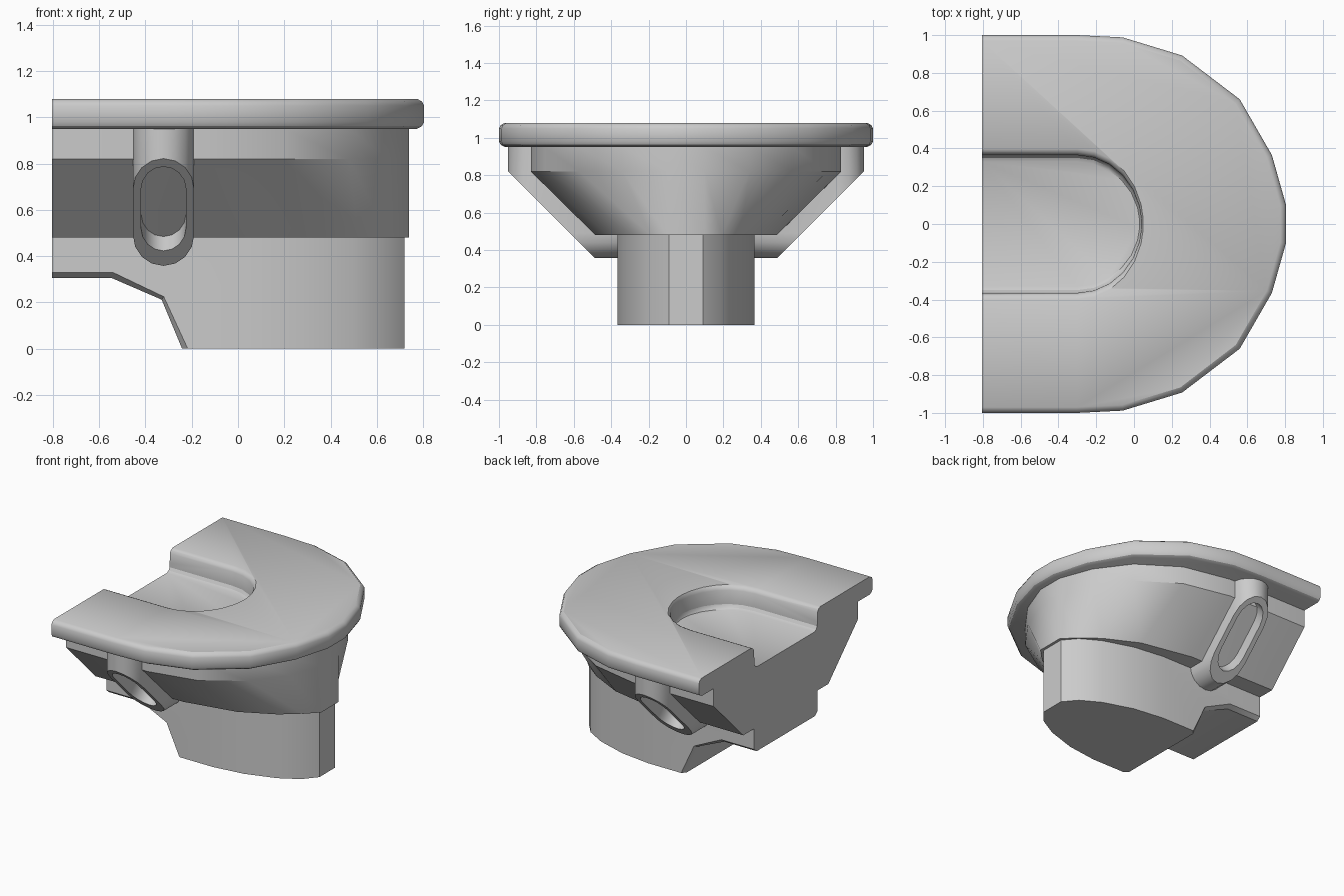
import bpy, bmesh, math

if "Cube" in bpy.data.objects:
    bpy.data.objects.remove(bpy.data.objects["Cube"])

BACK = -0.805  # flat cut end of the model


def make(name, bm):
    bmesh.ops.recalc_face_normals(bm, faces=bm.faces)
    me = bpy.data.meshes.new(name)
    bm.to_mesh(me)
    bm.free()
    ob = bpy.data.objects.new(name, me)
    bpy.context.collection.objects.link(ob)
    return ob


def loft(name, rings):
    """Skin closed rings of 3D points and cap both ends."""
    bm = bmesh.new()
    vs = [[bm.verts.new(p) for p in r] for r in rings]
    n = len(rings[0])
    for a, b in zip(vs, vs[1:]):
        for i in range(n):
            j = (i + 1) % n
            bm.faces.new((a[i], a[j], b[j], b[i]))
    bm.faces.new(vs[0])
    bm.faces.new(vs[-1])
    return make(name, bm)


def u_ring(half, z, inset=0.0):
    """Mirror half an outline across y = 0; inset shrinks it except at the flat end."""
    h = [(x - inset * max(x, 0) / 0.8, y * (1 - inset), z) for x, y in half]
    return h + [(x, -y, z) for x, y, z in reversed(h)]


def activate(ob):
    bpy.ops.object.select_all(action='DESELECT')
    ob.select_set(True)
    bpy.context.view_layer.objects.active = ob


def cut(ob, cutter):
    activate(ob)
    m = ob.modifiers.new("cut", 'BOOLEAN')
    m.operation = 'DIFFERENCE'
    m.solver = 'EXACT'
    m.object = cutter
    bpy.ops.object.modifier_apply(modifier=m.name)


def smooth(ob, deg=30):
    activate(ob)
    bpy.ops.object.shade_smooth_by_angle(angle=math.radians(deg))


# Rounded top slab
slab_half = [(BACK, 1), (-.3, 1), (-.06, .988), (.255, .892), (.56, .66), (.73, .365), (.805, .1)]
slab = loft("top_slab", [u_ring(slab_half, z, d) for z, d in (
    (.95, .032), (.962, .01), (.98, 0), (1.05, 0), (1.068, .01), (1.08, .03))])

# Tapered middle body
mid_top = [(BACK, .83), (-.15, .83), (.2, .755), (.48, .57), (.65, .34), (.74, .1)]
mid_low = [(BACK, .49), (-.1, .485), (.28, .41), (.52, .29), (.65, .19), (.74, .1)]
body = loft("tapered_body", [u_ring(mid_low, .48), u_ring(mid_top, .82), u_ring(mid_top, .95)])

# Pocket in the top, open at the flat end
pocket = []
for z, hw, rx in ((.92, .33, .33), (.93, .35, .335), (.95, .362, .338),
                  (1.05, .365, .34), (1.07, .378, .345), (1.081, .4, .35), (1.2, .4, .35)):
    half = [(-1, hw)] + [(-.3 + rx * math.sin(a), hw * math.cos(a))
                         for a in [math.radians(t) for t in (0, 15, 30, 45, 60, 75, 86)]]
    pocket.append(u_ring(half, z))
pocket_cutter = loft("pocket_cutter", pocket)
cut(slab, pocket_cutter)
cut(body, pocket_cutter)

# Lower plug, with a chamfered undercut toward the flat end
plug_half = [(BACK, .365), (.05, .365), (.28, .335), (.5, .265), (.64, .185), (.72, .09)]
plug = loft("lower_plug", [u_ring(plug_half, 0), u_ring(plug_half, .5)])
inner = [(-1, -.1), (-1, .305), (-.545, .305), (-.33, .212), (-.2, -.1)]
outer = [(-1, -.1), (-1, .33), (-.54, .33), (-.32, .225), (-.17, -.1)]
under_cutter = loft("undercut_cutter", [[(x, y, z) for x, z in p] for y, p in (
    (-.5, outer), (-.366, outer), (-.335, inner), (.335, inner), (.366, outer), (.5, outer))])
cut(plug, under_cutter)

# Slotted side brackets: bent round bar faced off by a 45 degree plane
CX, R = -.322, .132


def arc(r, start, steps=8):
    return [(r * math.cos(start + math.pi * i / steps), r * math.sin(start + math.pi * i / steps))
            for i in range(steps + 1)]


def bracket(side, s):
    pts = []
    for u, v in arc(R, 0):
        pts += [(CX + u, .82 + v, .69 + v), (CX + u, .82 + v, .955)]
    for u, v in arc(R, math.pi):
        pts += [(CX + u, .62 + v, .49 + v), (CX + u, .34, .49 + v)]
    bm = bmesh.new()
    for x, y, z in pts:
        bm.verts.new((x, s * y, z))
    bmesh.ops.convex_hull(bm, input=bm.verts)
    bmesh.ops.dissolve_limit(bm, angle_limit=.02, verts=bm.verts, edges=bm.edges)
    ob = make("side_bracket_" + side, bm)
    # Slot through to the sloped body face
    outline = [(CX + u, .69 + v) for u, v in arc(.097, 0)]
    outline += [(CX + u, .52 + v) for u, v in arc(.097, math.pi)]
    slot = loft("slot_cutter", [[(x, s * (z + .13 + d), z - d) for x, z in outline]
                                for d in (.1, -.075)])
    cut(ob, slot)
    bpy.data.objects.remove(slot)
    return ob


brackets = [bracket("front", -1), bracket("back", 1)]

for c in (pocket_cutter, under_cutter):
    bpy.data.objects.remove(c)
for ob in [slab, body, plug] + brackets:
    smooth(ob, 32)
